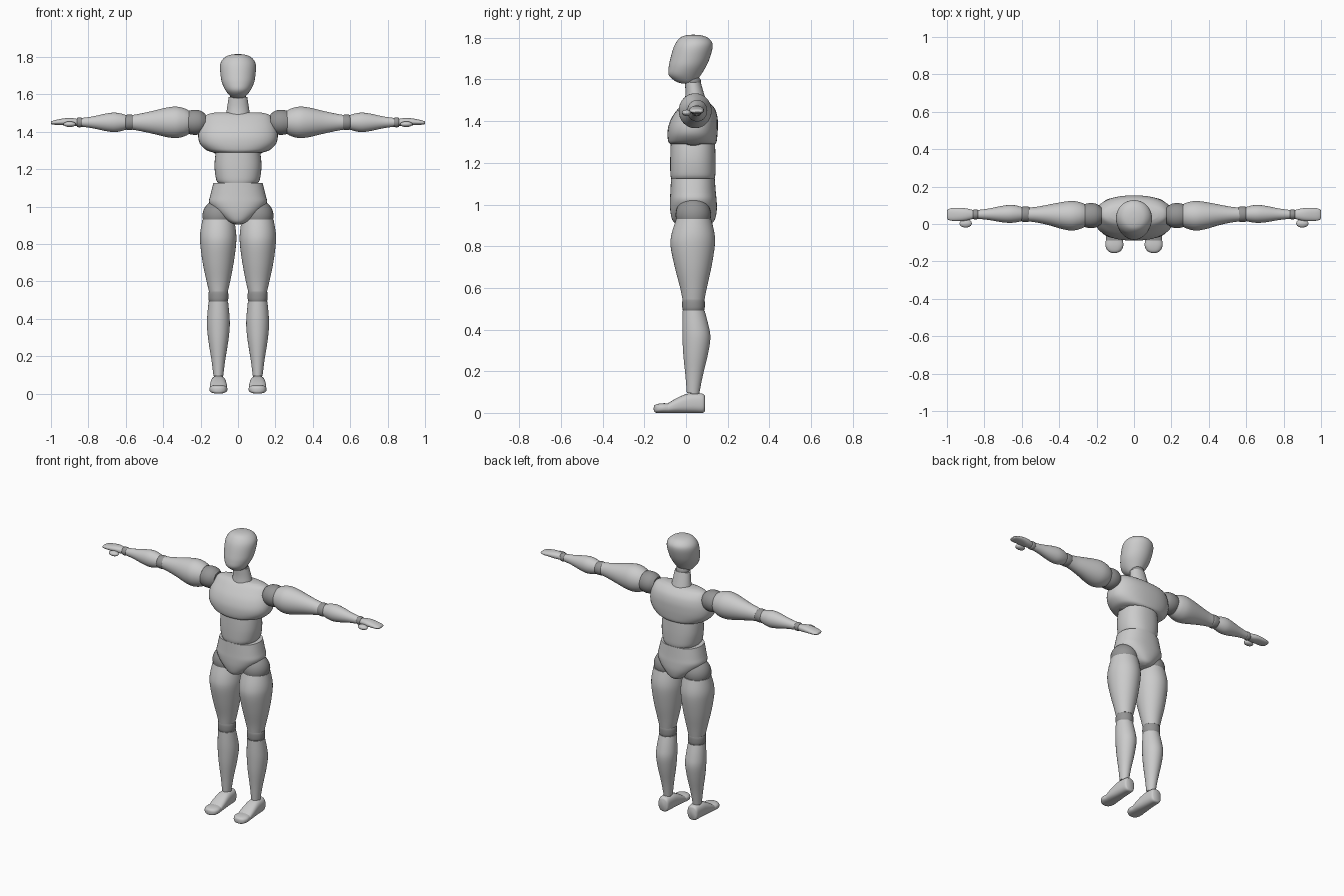
import bpy, bmesh, math
from mathutils import Vector

dark = bpy.data.materials.new("joint_grey")
dark.diffuse_color = (0.3, 0.3, 0.3, 1)


def spline(a, b, c, d, t):
    # Catmull-Rom interpolation between rings b and c
    return [0.5 * (2 * q + (r - p) * t + (2 * p - 5 * q + 4 * r - s) * t * t
                   + (3 * q - p - 3 * r + s) * t ** 3) for p, q, r, s in zip(a, b, c, d)]


def loft(name, axis, rings, power=2.0, mirror=False, joint=False, seg=40, sub=4):
    """Rings are (position on axis, centre u, centre v, radius u, radius v)."""
    n = len(rings)
    path = []
    for i in range(n - 1):
        a, d = rings[max(i - 1, 0)], rings[min(i + 2, n - 1)]
        path += [spline(a, rings[i], rings[i + 1], d, k / sub) for k in range(sub)]
    path.append(rings[-1])
    bm = bmesh.new()
    loops = []
    for p, cu, cv, ru, rv in path:
        loop = []
        for k in range(seg):
            a = 2 * math.pi * k / seg
            c, s = math.cos(a), math.sin(a)
            u = cu + ru * math.copysign(abs(c) ** (2 / power), c)
            v = cv + rv * math.copysign(abs(s) ** (2 / power), s)
            co = {"x": (p, u, v), "y": (u, p, v), "z": (u, v, p)}[axis]
            loop.append(bm.verts.new(co))
        loops.append(loop)
    for l0, l1 in zip(loops, loops[1:]):
        for k in range(seg):
            j = (k + 1) % seg
            bm.faces.new((l0[k], l0[j], l1[j], l1[k]))
    bm.faces.new(loops[0])
    bm.faces.new(loops[-1])
    return finish(name, bm, mirror, joint)


def ball(name, centre, radii, mirror=False, joint=False):
    bm = bmesh.new()
    bmesh.ops.create_uvsphere(bm, u_segments=32, v_segments=20, radius=1)
    bmesh.ops.scale(bm, vec=Vector(radii), verts=bm.verts)
    bmesh.ops.translate(bm, vec=Vector(centre), verts=bm.verts)
    return finish(name, bm, mirror, joint)


def finish(name, bm, mirror, joint):
    bmesh.ops.recalc_face_normals(bm, faces=bm.faces)
    me = bpy.data.meshes.new(name)
    bm.to_mesh(me)
    bm.free()
    ob = bpy.data.objects.new(name, me)
    bpy.context.collection.objects.link(ob)
    if joint:
        me.materials.append(dark)
    if mirror:
        ob.modifiers.new("mirror", "MIRROR").use_mirror_merge = False
    bpy.ops.object.select_all(action="DESELECT")
    ob.select_set(True)
    bpy.context.view_layer.objects.active = ob
    bpy.ops.object.shade_smooth_by_angle(angle=math.radians(40))
    return ob


# Head and neck
loft("head", "z", [
    (1.580, 0, 0.010, 0.025, 0.025), (1.590, 0, 0.000, 0.042, 0.048),
    (1.620, 0, -0.006, 0.066, 0.076), (1.660, 0, 0.006, 0.085, 0.089),
    (1.700, 0, 0.019, 0.093, 0.094), (1.750, 0, 0.033, 0.096, 0.094),
    (1.780, 0, 0.039, 0.087, 0.085), (1.802, 0, 0.038, 0.064, 0.064),
    (1.812, 0, 0.036, 0.035, 0.036), (1.815, 0, 0.035, 0.004, 0.004)])
ball("neck_ball", (0, 0.032, 1.59), (0.042, 0.04, 0.03), joint=True)
loft("neck", "z", [
    (1.48, 0, 0.047, 0.066, 0.055), (1.53, 0, 0.042, 0.058, 0.045),
    (1.585, 0, 0.033, 0.050, 0.038)])

# Torso
loft("chest", "z", [
    (1.290, 0, 0.032, 0.135, 0.108), (1.302, 0, 0.031, 0.170, 0.116),
    (1.335, 0, 0.031, 0.203, 0.120), (1.375, 0, 0.034, 0.213, 0.119),
    (1.420, 0, 0.042, 0.206, 0.109), (1.460, 0, 0.050, 0.190, 0.088),
    (1.490, 0, 0.050, 0.168, 0.060), (1.502, 0, 0.047, 0.125, 0.035)], power=2.3)
ball("waist_joint", (0, 0.035, 1.30), (0.145, 0.07, 0.03), joint=True)
loft("abdomen", "z", [
    (1.125, 0, 0.033, 0.106, 0.104), (1.145, 0, 0.033, 0.117, 0.108),
    (1.20, 0, 0.033, 0.125, 0.109), (1.25, 0, 0.033, 0.124, 0.108),
    (1.30, 0, 0.033, 0.117, 0.106)], power=2.3)
loft("pelvis", "z", [
    (0.905, 0, 0.036, 0.015, 0.075), (0.915, 0, 0.036, 0.050, 0.094),
    (0.935, 0, 0.036, 0.082, 0.105), (0.975, 0, 0.036, 0.126, 0.112),
    (1.020, 0, 0.035, 0.154, 0.112), (1.060, 0, 0.034, 0.148, 0.109),
    (1.125, 0, 0.033, 0.132, 0.105)], power=2.3)

# Legs
L = 0.105
ball("hip_joint", (L, 0.035, 0.95), (0.085, 0.085, 0.085), mirror=True, joint=True)
loft("thigh", "z", [
    (0.545, L, 0.036, 0.050, 0.053), (0.60, L, 0.036, 0.063, 0.064),
    (0.70, 0.106, 0.034, 0.083, 0.088), (0.80, 0.106, 0.032, 0.096, 0.106),
    (0.86, 0.106, 0.034, 0.096, 0.103), (0.93, 0.105, 0.037, 0.085, 0.084)], mirror=True)
loft("knee_joint", "z", [
    (0.49, L, 0.036, 0.048, 0.050), (0.505, L, 0.036, 0.053, 0.054),
    (0.535, L, 0.036, 0.053, 0.054), (0.55, L, 0.036, 0.048, 0.050)],
    mirror=True, joint=True)
loft("shin", "z", [
    (0.095, L, 0.034, 0.026, 0.030), (0.18, L, 0.039, 0.037, 0.042),
    (0.28, L, 0.046, 0.053, 0.059), (0.36, L, 0.050, 0.061, 0.067),
    (0.42, L, 0.045, 0.059, 0.063), (0.492, L, 0.036, 0.052, 0.053)], mirror=True)
ball("ankle_joint", (L, 0.042, 0.09), (0.024, 0.024, 0.024), mirror=True, joint=True)
loft("foot", "y", [
    (0.090, L, 0.045, 0.028, 0.038), (0.080, L, 0.046, 0.036, 0.046),
    (0.045, L, 0.0475, 0.040, 0.0475), (0.000, L, 0.045, 0.043, 0.045),
    (-0.050, L, 0.034, 0.046, 0.034), (-0.092, L, 0.0215, 0.045, 0.0215)],
    power=2.6, mirror=True)
loft("toes", "y", [
    (-0.085, L, 0.023, 0.045, 0.023), (-0.115, L, 0.023, 0.048, 0.023),
    (-0.140, L, 0.021, 0.038, 0.021), (-0.152, L, 0.020, 0.020, 0.015),
    (-0.155, L, 0.020, 0.004, 0.004)], power=2.6, mirror=True)

# Arms, stretched along x
Z = 1.45
loft("shoulder_joint", "x", [
    (0.175, 0.045, Z, 0.045, 0.045), (0.20, 0.045, Z, 0.062, 0.062),
    (0.235, 0.045, Z, 0.067, 0.067), (0.27, 0.045, Z, 0.060, 0.060)],
    mirror=True, joint=True)
loft("upper_arm", "x", [
    (0.263, 0.045, Z, 0.061, 0.063), (0.29, 0.045, Z, 0.072, 0.076),
    (0.33, 0.044, Z, 0.079, 0.084), (0.38, 0.045, Z, 0.073, 0.079),
    (0.46, 0.049, Z, 0.054, 0.060), (0.52, 0.050, Z, 0.042, 0.047),
    (0.565, 0.051, Z, 0.037, 0.039)], mirror=True)
loft("elbow_joint", "x", [
    (0.557, 0.052, Z, 0.036, 0.036), (0.568, 0.052, Z, 0.041, 0.041),
    (0.592, 0.052, Z, 0.041, 0.041), (0.603, 0.052, Z, 0.036, 0.036)],
    mirror=True, joint=True)
loft("forearm", "x", [
    (0.598, 0.053, Z, 0.037, 0.039), (0.63, 0.054, Z, 0.045, 0.048),
    (0.665, 0.054, Z, 0.048, 0.052), (0.71, 0.053, Z, 0.043, 0.046),
    (0.78, 0.052, Z, 0.030, 0.031), (0.84, 0.051, Z, 0.023, 0.023)], mirror=True)
loft("wrist_joint", "x", [
    (0.832, 0.051, Z, 0.022, 0.022), (0.84, 0.051, Z, 0.026, 0.026),
    (0.855, 0.051, Z, 0.026, 0.026), (0.862, 0.051, Z, 0.022, 0.022)],
    mirror=True, joint=True)
loft("hand", "x", [
    (0.855, 0.051, Z, 0.022, 0.018), (0.89, 0.051, 1.452, 0.031, 0.021),
    (0.925, 0.051, 1.453, 0.035, 0.019), (0.97, 0.051, 1.450, 0.034, 0.014),
    (0.994, 0.051, 1.448, 0.028, 0.009), (1.0, 0.051, 1.447, 0.018, 0.004)],
    power=2.2, mirror=True)
ball("thumb", (0.90, 0.003, 1.44), (0.033, 0.022, 0.015), mirror=True)
